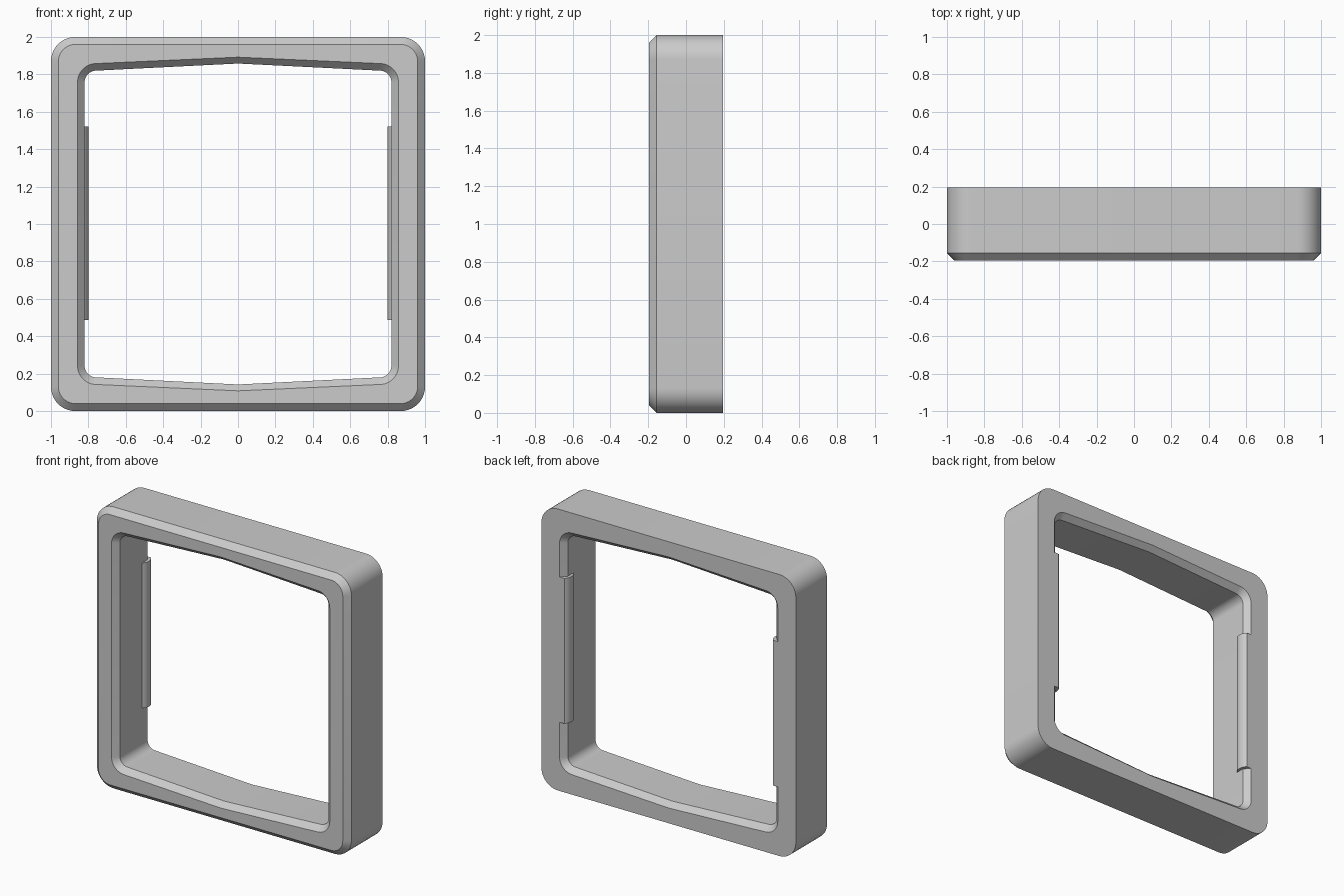
import bpy, bmesh
from math import sin, cos, pi, asin

if "Cube" in bpy.data.objects:
    bpy.data.objects.remove(bpy.data.objects["Cube"])

N = 10  # segments per rounded corner


def outline(bm, half, radius, peak, y):
    """Rounded square ring centred on z = 1, with top and bottom midpoints pushed out by peak."""
    pts = []
    c = half - radius
    for k, (sx, sz) in enumerate([(1, 1), (-1, 1), (-1, -1), (1, -1)]):
        for i in range(N + 1):
            a = (k + i / N) * pi / 2
            pts.append((sx * c + radius * cos(a), sz * c + radius * sin(a)))
        if k in (0, 2):
            pts.append((0, sz * (half + peak)))
    return [bm.verts.new((x, y, z + 1)) for x, z in pts]


def finish(bm, name):
    bmesh.ops.recalc_face_normals(bm, faces=bm.faces)
    me = bpy.data.meshes.new(name)
    bm.to_mesh(me)
    bm.free()
    ob = bpy.data.objects.new(name, me)
    bpy.context.collection.objects.link(ob)
    bpy.ops.object.select_all(action='DESELECT')
    ob.select_set(True)
    bpy.context.view_layer.objects.active = ob
    bpy.ops.object.shade_smooth_by_angle(angle=pi / 6)
    return ob


# Square frame: cross-section rings as half size, corner radius, peak, y
bm = bmesh.new()
section = [
    (0.96, 0.09, 0, -0.195),
    (1.00, 0.13, 0, -0.155),
    (1.00, 0.13, 0, 0.195),
    (0.858, 0.10, 0.034, 0.195),
    (0.82, 0.062, 0.038, 0.155),
    (0.82, 0.062, 0.038, -0.155),
    (0.858, 0.10, 0.034, -0.195),
]
rings = [outline(bm, *s) for s in section]
for r, ring in enumerate(rings):
    nxt = rings[(r + 1) % len(rings)]
    for i in range(len(ring)):
        j = (i + 1) % len(ring)
        bm.faces.new((ring[i], ring[j], nxt[j], nxt[i]))
finish(bm, "frame")

# Retaining ridges: shallow arc section on each inner side, flush with the back
y0, y1, sag = 0.092, 0.195, 0.022
h = (y1 - y0) / 2
rad = (h * h + sag * sag) / (2 * sag)
half_angle = asin(h / rad)
for side, name in ((-1, "left_ridge"), (1, "right_ridge")):
    bm = bmesh.new()
    prof = [(0.858, y1), (0.858, y0)]
    for i in range(13):
        a = half_angle * (i / 6 - 1)
        prof.append((0.82 - sag + rad - rad * cos(a), (y0 + y1) / 2 + rad * sin(a)))
    low, high = ([bm.verts.new((side * x, y, z)) for x, y in prof] for z in (0.488, 1.52))
    bm.faces.new(low)
    bm.faces.new(high)
    for i in range(len(prof)):
        j = (i + 1) % len(prof)
        bm.faces.new((low[i], low[j], high[j], high[i]))
    finish(bm, name)
